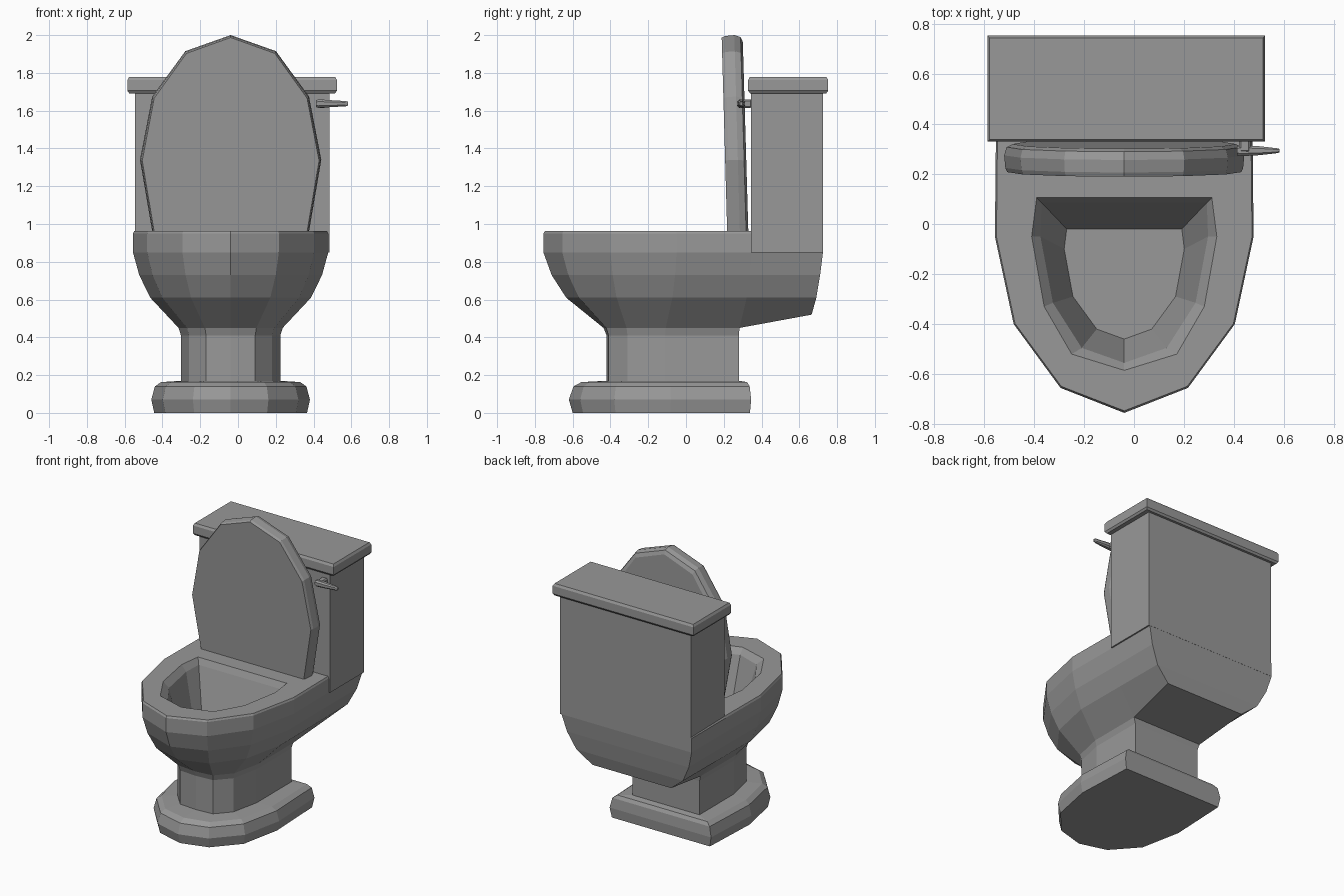
import bpy, bmesh
from mathutils import Vector

if "Cube" in bpy.data.objects:
    bpy.data.objects.remove(bpy.data.objects["Cube"])

CX = -0.039    # symmetry plane of bowl, pedestal and lid
TANK_X = -0.031  # centre of the cistern

# Dark grey used by every part
GREY = bpy.data.materials.new("dark_grey")
GREY.diffuse_color = (0.315, 0.315, 0.315, 1)
GREY.use_nodes = True
GREY.node_tree.nodes["Principled BSDF"].inputs["Base Color"].default_value = GREY.diffuse_color


def finish(name, bm):
    bmesh.ops.recalc_face_normals(bm, faces=bm.faces)
    me = bpy.data.meshes.new(name)
    bm.to_mesh(me)
    bm.free()
    me.materials.append(GREY)
    ob = bpy.data.objects.new(name, me)
    bpy.context.collection.objects.link(ob)
    return ob


def loft(name, rings):
    """Skin a list of equal-length closed rings and cap both ends."""
    bm = bmesh.new()
    vs = [[bm.verts.new(p) for p in r] for r in rings]
    n = len(vs[0])
    for a, b in zip(vs, vs[1:]):
        for i in range(n):
            j = (i + 1) % n
            bm.faces.new((a[i], a[j], b[j], b[i]))
    bm.faces.new(vs[0])
    bm.faces.new(vs[-1])
    return finish(name, bm)


def mirrored(half):
    """Half outline (first point on the symmetry plane) -> full ring."""
    left = [(-x, y, z) for x, y, z in half[:0:-1]]
    return [(x + CX, y, z) for x, y, z in half + left]


def mix(a, b, t, z):
    return [(p[0] + (q[0] - p[0]) * t, p[1] + (q[1] - p[1]) * t, z)
            for p, q in zip(a, b)]


def box(name, lo, hi, bevel=0.0):
    bm = bmesh.new()
    bmesh.ops.create_cube(bm, size=1)
    lo, hi = Vector(lo), Vector(hi)
    for v in bm.verts:
        v.co = Vector([lo[i] + (v.co[i] + 0.5) * (hi[i] - lo[i]) for i in range(3)])
    if bevel:
        bmesh.ops.bevel(bm, geom=bm.edges[:], offset=bevel, segments=1,
                        affect='EDGES')
    return finish(name, bm)


# Half outlines from front tip to back corner
RIM = [(0, -.755), (.255, -.655), (.442, -.40), (.517, -.05), (.513, .345)]
COLUMN = [(0, -.42), (.13, -.41), (.22, -.31), (.263, -.11), (.263, .28)]
FOOT = [(0, -.62), (.2, -.56), (.36, -.38), (.42, -.08), (.40, .345)]
OPENING = [(0, -.585), (.21, -.52), (.32, -.33), (.37, -.05), (.35, .105)]
LIP = [(0, -.555), (.17, -.495), (.285, -.315), (.335, -.05), (.33, .085)]
FLOOR = [(0, -.46), (.11, -.42), (.205, -.29), (.24, -.10), (.23, -.02)]

# Pedestal: moulded foot and column
loft("pedestal", [mirrored(mix(FOOT, COLUMN, t, z)) for t, z in
                  ((.1, 0), (0, .07), (.12, .14), (.33, .163), (1, .17), (1, .41))]
     + [mirrored(mix(RIM, COLUMN, .95, .45))])

# Bowl: outer shell with rear shelf, flat rim, then down the inside
rings = []
for t, z, back_w, back_y, back_z in ((.95, .45, .31, .665, .52), (.36, .61, .42, .69, .61),
                                     (.13, .73, .48, .71, .73), (0, .85, .513, .725, .85),
                                     (0, .95, .513, .725, .95), (.025, .963, .50, .72, .963)):
    rings.append(mirrored(mix(RIM, COLUMN, t, z) + [(back_w, back_y, back_z)]))
for outline, z in ((OPENING, .963), (LIP, .92), (FLOOR, .60)):
    rings.append(mirrored([(x, y, z) for x, y in outline] + [(.15, outline[-1][1], z)]))
loft("bowl", rings)

# Cistern and its cover with softened top and bottom edges
box("cistern", (TANK_X - .515, .345, .85), (TANK_X + .515, .726, 1.70))
cover = []
for z, inset in ((1.692, .010), (1.706, 0), (1.762, 0), (1.778, .009)):
    w, d = .555 - inset, .212 - inset
    cover.append([(TANK_X + a * w, .541 + b * d, z)
                  for a, b in ((-1, -1), (1, -1), (1, 1), (-1, 1))])
loft("cistern_cover", cover)

# Raised lid, leaning slightly forward
LID = [(0, 2.0), (.24, 1.915), (.415, 1.675), (.48, 1.34), (.415, .96)]
lid_rings = []
for y, s in ((.218, .975), (.235, .99), (.285, 1), (.318, .98), (.330, .93)):
    half = [(x * s, y - (z - .96) * .028, .96 + (z - .96) * (1 - (1 - s) * .5))
            for x, z in LID]
    lid_rings.append(mirrored(half))
loft("lid", lid_rings)

# Flush lever: stem into the cistern and a tapered handle
box("lever_stem", (.42, .285, 1.615), (.465, .35, 1.66), .008)
lever = []
for x, hy, hz in ((.412, .018, .018), (.425, .022, .022), (.50, .018, .018),
                  (.57, .010, .014), (.582, .007, .010)):
    lever.append([(x, .293 + a * hy, 1.637 + b * hz) for a, b in
                  ((1, .5), (.5, 1), (-.5, 1), (-1, .5), (-1, -.5), (-.5, -1), (.5, -1), (1, -.5))])
loft("flush_lever", lever)
